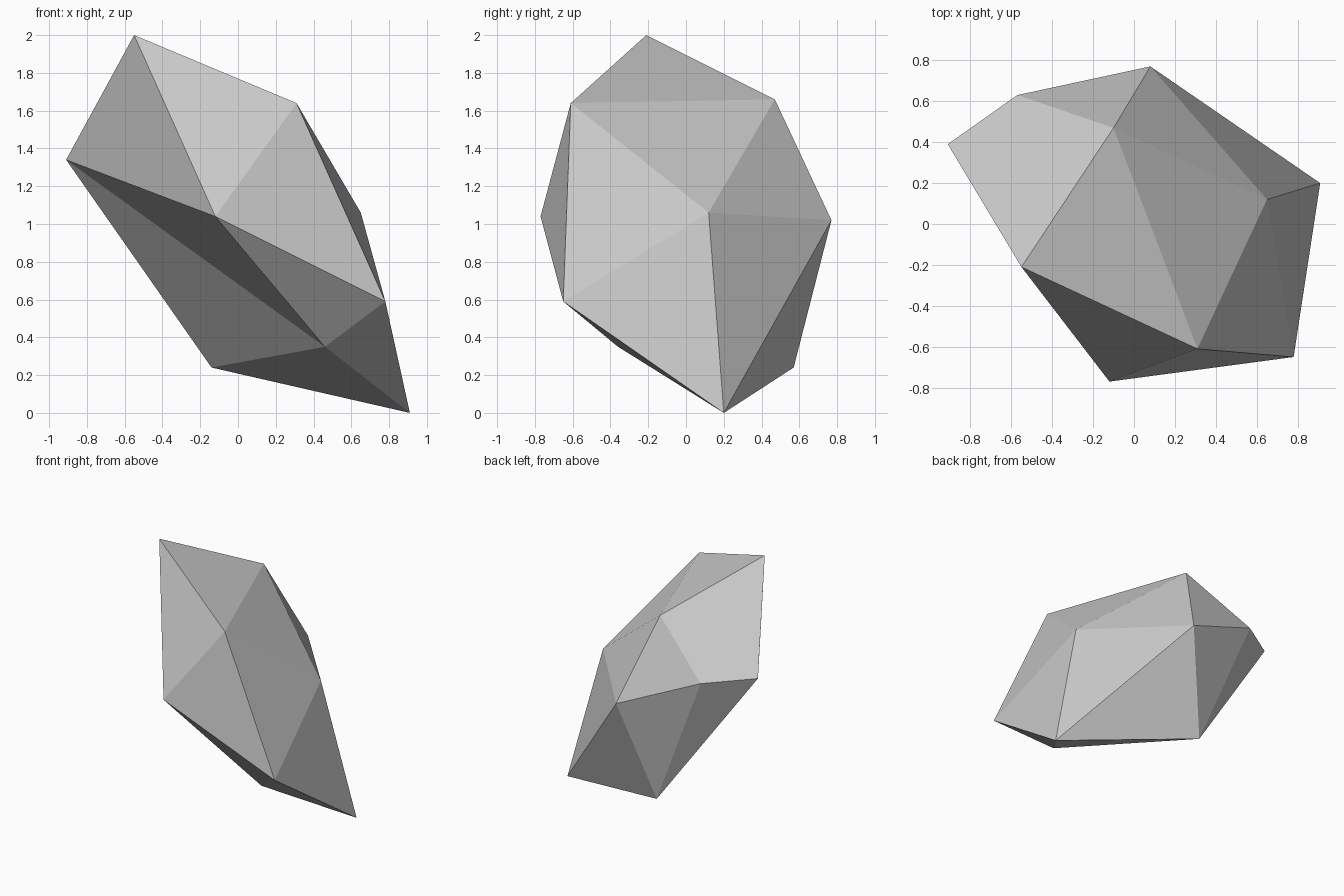
import bpy
import bmesh

# Remove the default cube only
default_cube = bpy.data.objects.get("Cube")
if default_cube:
    bpy.data.objects.remove(default_cube, do_unlink=True)

# Corners of a leaning rock: a distorted twenty-sided solid
corners = {
    "peak": (-0.55, -0.21, 2.0),
    "upper_front": (0.31, -0.61, 1.64),
    "upper_back": (-0.10, 0.47, 1.66),
    "mid_left": (0.65, 0.12, 1.06),
    "low_left": (0.78, -0.65, 0.59),
    "foot": (0.91, 0.20, 0.0),
    "mid_front": (-0.12, -0.77, 1.04),
    "mid_back": (0.08, 0.77, 1.02),
    "mid_right": (-0.91, 0.39, 1.34),
    "low_front": (0.46, -0.36, 0.35),
    "low_back": (-0.14, 0.57, 0.24),
    "back_right": (-0.57, 0.63, 1.30),
}

# Each fan is a hub corner followed by the rim that its facets span
fans = [
    # five facets around the upper front corner
    ("upper_front", ["peak", "upper_back", "mid_left", "low_left", "mid_front", "peak"]),
    # facets around the upper back corner
    ("upper_back", ["peak", "mid_right", "back_right", "mid_back", "mid_left"]),
    # facets around the foot
    ("foot", ["low_left", "mid_left", "mid_back", "low_back", "low_front", "low_left"]),
    # front right facets, with the valley below the middle
    ("mid_front", ["peak", "mid_right", "low_front", "low_left"]),
    # facets around the low back corner
    ("low_back", ["low_front", "mid_right", "back_right", "mid_back"]),
    # side facet joining the upper and lower fans
    ("mid_left", ["low_left", "upper_front"]),
]

# Plain stone material
stone = bpy.data.materials.new("stone_grey")
stone.use_nodes = True
grey = (0.578, 0.578, 0.578, 1.0)
stone.diffuse_color = grey
stone.node_tree.nodes["Principled BSDF"].inputs["Base Color"].default_value = grey

# Build the facets, skipping any already shared with another fan
bm = bmesh.new()
verts = {name: bm.verts.new(co) for name, co in corners.items()}
for hub, rim in fans:
    for a, b in zip(rim, rim[1:]):
        tri = [verts[hub], verts[a], verts[b]]
        if not bm.faces.get(tri):
            bm.faces.new(tri)
bmesh.ops.recalc_face_normals(bm, faces=bm.faces[:])

mesh = bpy.data.meshes.new("rock")
bm.to_mesh(mesh)
bm.free()
mesh.materials.append(stone)

rock = bpy.data.objects.new("rock", mesh)
bpy.context.scene.collection.objects.link(rock)
